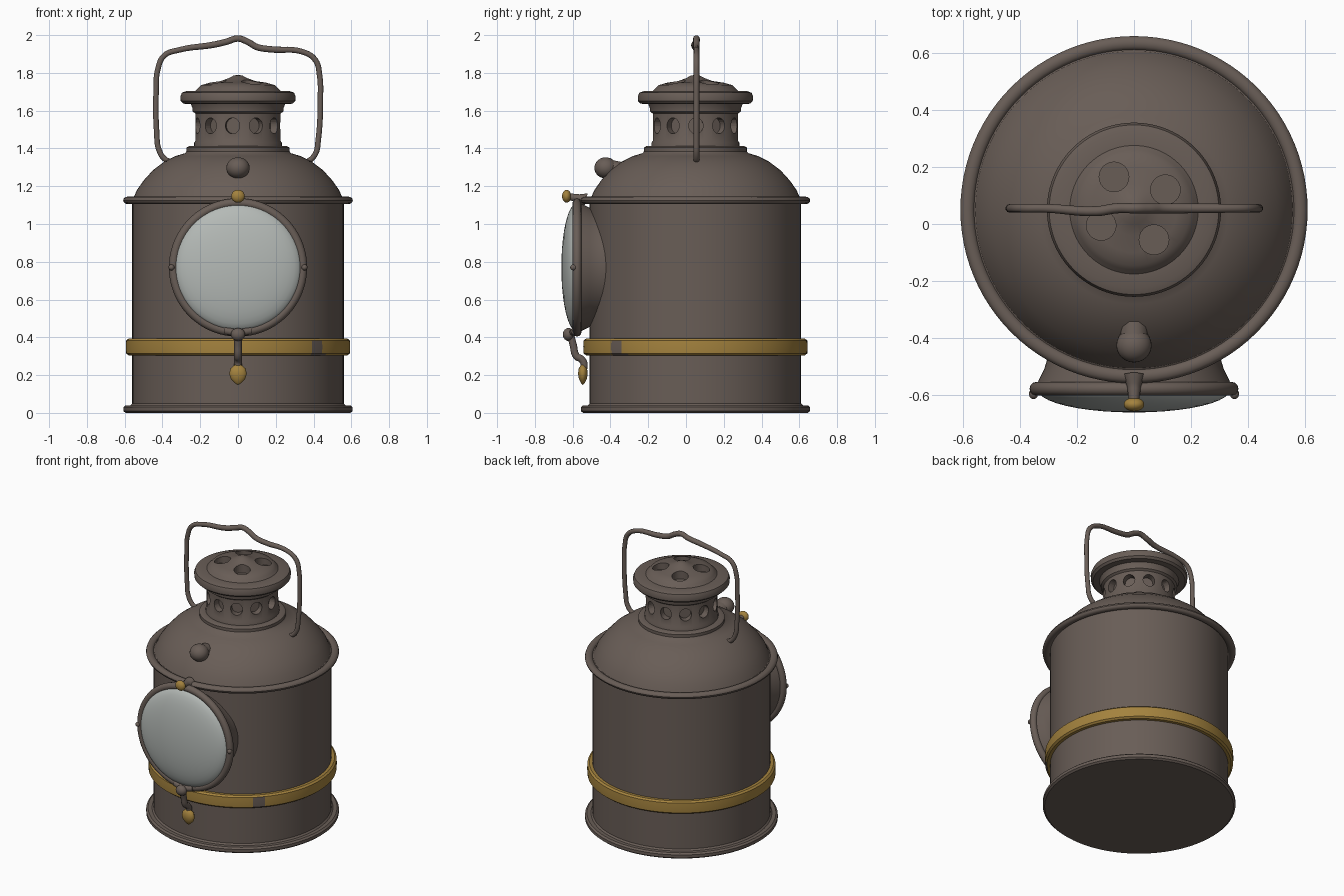
import bpy, bmesh, math
from mathutils import Vector, Matrix

cube = bpy.data.objects.get("Cube")
if cube:
    bpy.data.objects.remove(cube, do_unlink=True)

AXIS = Vector((0, 0.05, 0))
LENS = Vector((0, 0, 0.77))


def material(name, colour):
    m = bpy.data.materials.new(name)
    m.use_nodes = True
    m.diffuse_color = (*colour, 1)
    m.node_tree.nodes["Principled BSDF"].inputs["Base Color"].default_value = (*colour, 1)
    return m


BROWN = material("brown painted metal", (0.14, 0.11, 0.094))
BRASS = material("aged brass", (0.37, 0.225, 0.048))
GLASS = material("pale glass", (0.46, 0.49, 0.47))


def finish(obj, angle=35):
    bpy.ops.object.select_all(action='DESELECT')
    obj.select_set(True)
    bpy.context.view_layer.objects.active = obj
    bpy.ops.object.shade_smooth_by_angle(angle=math.radians(angle))
    return obj


def from_bmesh(name, bm, mat):
    bmesh.ops.recalc_face_normals(bm, faces=bm.faces[:])
    mesh = bpy.data.meshes.new(name)
    bm.to_mesh(mesh)
    bm.free()
    obj = bpy.data.objects.new(name, mesh)
    bpy.context.collection.objects.link(obj)
    mesh.materials.append(mat)
    return obj


def lathe(name, profile, mat, place=Matrix.Translation(AXIS), steps=96, closed=False):
    """Turn (radius, height) points around the z axis, then place the result."""
    bm = bmesh.new()
    verts = [bm.verts.new((r, 0, h)) for r, h in profile]
    pairs = list(zip(verts, verts[1:])) + ([(verts[-1], verts[0])] if closed else [])
    edges = [bm.edges.new(p) for p in pairs]
    bmesh.ops.spin(bm, geom=verts + edges, cent=(0, 0, 0), axis=(0, 0, 1),
                   angle=math.tau, steps=steps, use_duplicate=False)
    bmesh.ops.remove_doubles(bm, verts=bm.verts[:], dist=1e-5)
    bm.transform(place)
    return finish(from_bmesh(name, bm, mat))


def ring(name, radius, z, thick, tall, mat, place=Matrix.Translation(AXIS), n=12):
    pts = [(radius + thick * math.cos(math.tau * i / n), z + tall * math.sin(math.tau * i / n))
           for i in range(n)]
    return lathe(name, pts, mat, place, closed=True)


def ball(name, centre, size, mat):
    bm = bmesh.new()
    bmesh.ops.create_uvsphere(bm, u_segments=24, v_segments=14, radius=1,
                              matrix=Matrix.Translation(centre) @ Matrix.Diagonal((*size, 1)))
    return finish(from_bmesh(name, bm, mat), 60)


def wire(name, points, radius, mat, kind='BEZIER'):
    curve = bpy.data.curves.new(name, 'CURVE')
    curve.dimensions = '3D'
    curve.bevel_depth, curve.bevel_resolution = radius, 3
    curve.resolution_u, curve.use_fill_caps = 6, True
    s = curve.splines.new('BEZIER')
    s.bezier_points.add(len(points) - 1)
    for p, co in zip(s.bezier_points, points):
        p.co = co[:3]
        p.radius = co[3] if len(co) > 3 else 1
        p.handle_left_type = p.handle_right_type = 'AUTO'
    obj = bpy.data.objects.new(name, curve)
    bpy.context.collection.objects.link(obj)
    curve.materials.append(mat)
    bpy.ops.object.select_all(action='DESELECT')
    obj.select_set(True)
    bpy.context.view_layer.objects.active = obj
    bpy.ops.object.convert(target='MESH')
    return finish(bpy.context.view_layer.objects.active, 50)


def cut_holes(obj, places, radius, depth):
    """Cut round recesses into a part, one for each placement matrix."""
    bm = bmesh.new()
    for place in places:
        bmesh.ops.create_cone(bm, cap_ends=True, segments=24, radius1=radius,
                              radius2=radius, depth=depth, matrix=place)
    cutter = from_bmesh("hole_cutter", bm, BROWN)
    cutter.hide_render = True
    mod = obj.modifiers.new("holes", 'BOOLEAN')
    mod.operation, mod.solver, mod.object = 'DIFFERENCE', 'EXACT', cutter
    bpy.context.view_layer.objects.active = obj
    bpy.ops.object.modifier_apply(modifier=mod.name)
    bpy.data.objects.remove(cutter, do_unlink=True)
    finish(obj)


# Drum, base lip and upper lip
lathe("body", [(0, 0.005), (0.56, 0.005), (0.56, 1.12), (0, 1.12)], BROWN)
lathe("base_lip", [(0, 0), (0.595, 0), (0.607, 0.01), (0.607, 0.03), (0.595, 0.04),
                   (0.57, 0.04), (0.56, 0.05)], BROWN)
ring("upper_lip", 0.583, 1.125, 0.025, 0.02, BROWN)

# Domed shoulder and collar
lathe("shoulder", [(0.58, 1.12), (0.555, 1.135), (0.535, 1.18), (0.50, 1.23), (0.45, 1.285),
                   (0.39, 1.33), (0.33, 1.36), (0.28, 1.375), (0.272, 1.385), (0.272, 1.405),
                   (0.26, 1.412), (0.23, 1.412)], BROWN)

# Vented neck
neck = lathe("vented_neck", [(0, 1.37), (0.232, 1.37), (0.232, 1.43), (0.226, 1.44),
                             (0.226, 1.59), (0, 1.59)], BROWN)
vents = []
for i in range(11):
    turn = Matrix.Rotation(math.tau * i / 11 + math.radians(-97.5), 4, 'Z')
    vents.append(Matrix.Translation(AXIS) @ turn @ Matrix.Translation((0.23, 0, 1.52))
                 @ Matrix.Rotation(math.pi / 2, 4, 'Y') @ Matrix.Diagonal((1.05, 0.95, 1, 1)))
cut_holes(neck, vents, 0.04, 0.1)

# Chimney cap with four holes
cap = lathe("chimney_cap", [(0, 1.585), (0.226, 1.585), (0.24, 1.595), (0.242, 1.615),
                            (0.25, 1.635), (0.29, 1.637), (0.303, 1.65), (0.305, 1.675),
                            (0.297, 1.695), (0.275, 1.703), (0.225, 1.705), (0.21, 1.72),
                            (0.195, 1.735), (0.15, 1.748), (0.09, 1.757), (0.05, 1.772),
                            (0.025, 1.785), (0, 1.79)], BROWN)
cut_holes(cap, [Matrix.Translation((x, y, 1.74))
                for x, y in [(-0.07, 0.165), (0.11, 0.12), (0.07, -0.055), (-0.115, -0.005)]],
          0.052, 0.07)

# Brass band with two worn patches
band = lathe("brass_band", [(0.555, 0.305), (0.58, 0.305), (0.592, 0.315), (0.594, 0.35),
                            (0.592, 0.383), (0.58, 0.393), (0.555, 0.393)], BRASS, closed=True)
band.data.materials.append(BROWN)
for f in band.data.polygons:
    c = f.center
    if c.y < 0 and 0.31 < c.z < 0.385 and 0.39 < c.x < 0.455:
        f.material_index = 1

# Lens housing, bezel and glass, turned around the front-back axis
front = Matrix.Translation(LENS) @ Matrix.Rotation(math.pi / 2, 4, 'X')
lathe("lens_housing", [(0.29, 0.30), (0.30, 0.46), (0.315, 0.51), (0.335, 0.55),
                       (0.345, 0.585), (0.325, 0.59)], BROWN, front)
ring("lens_bezel", 0.342, 0.577, 0.024, 0.024, BROWN, front)
lathe("lens_glass", [(0.335 * math.sin(a * math.pi / 20), 0.582 + 0.078 * math.cos(a * math.pi / 20))
                     for a in range(11)], GLASS, front)
for side, label in ((1, "left"), (-1, "right")):
    ball(label + "_bezel_pin", (0.352 * side, -0.595, 0.77), (0.016, 0.018, 0.016), BROWN)

# Knob on the shoulder, and the brass catch above the lens
ball("shoulder_knob", (0, -0.425, 1.297), (0.062, 0.06, 0.056), BROWN)
wire("knob_stem", [(0, -0.42, 1.295), (0, -0.34, 1.28)], 0.05, BROWN)
wire("catch_stem", [(0, -0.53, 1.125, 2), (0, -0.57, 1.135, 1.2), (0, -0.62, 1.145, 0.9)],
     0.02, BROWN)
ball("catch_ball", (0, -0.632, 1.147), (0.036, 0.024, 0.034), BRASS)

# Clasp below the lens with a hanging brass drop
ball("clasp_knob", (0, -0.622, 0.415), (0.038, 0.03, 0.034), BROWN)
wire("clasp_lugs", [(-0.07, -0.59, 0.435), (0, -0.60, 0.425), (0.07, -0.59, 0.435)], 0.02, BROWN)
wire("clasp_strap", [(0, -0.61, 0.41), (0, -0.597, 0.36), (0, -0.58, 0.30), (0, -0.555, 0.285),
                     (0, -0.54, 0.26), (0, -0.545, 0.22)], 0.02, BROWN)
drop = Matrix.Translation((0, -0.546, 0)) @ Matrix.Diagonal((1, 0.55, 1, 1))
lathe("brass_drop", [(0, 0.148), (0.015, 0.156), (0.038, 0.18), (0.047, 0.207), (0.04, 0.235),
                     (0.02, 0.252), (0, 0.258)], BRASS, drop, 24)

# Carrying handle, thicker and slightly bent near its peak
path = [(-0.34, 1.33), (-0.385, 1.345), (-0.42, 1.40), (-0.43, 1.48), (-0.433, 1.72),
        (-0.425, 1.82), (-0.39, 1.895), (-0.31, 1.925), (-0.13, 1.952), (-0.06, 1.968),
        (0, 1.985), (0.05, 1.968), (0.10, 1.94), (0.17, 1.928), (0.35, 1.912), (0.41, 1.87),
        (0.432, 1.79), (0.436, 1.66), (0.425, 1.45), (0.41, 1.375), (0.37, 1.335), (0.335, 1.33)]
wire("carrying_handle", [(x, 0.045 if -0.3 < x < -0.1 else 0.055, z - 0.003,
                          1.1 if abs(x) < 0.2 else 0.95) for x, z in path], 0.016, BROWN)
